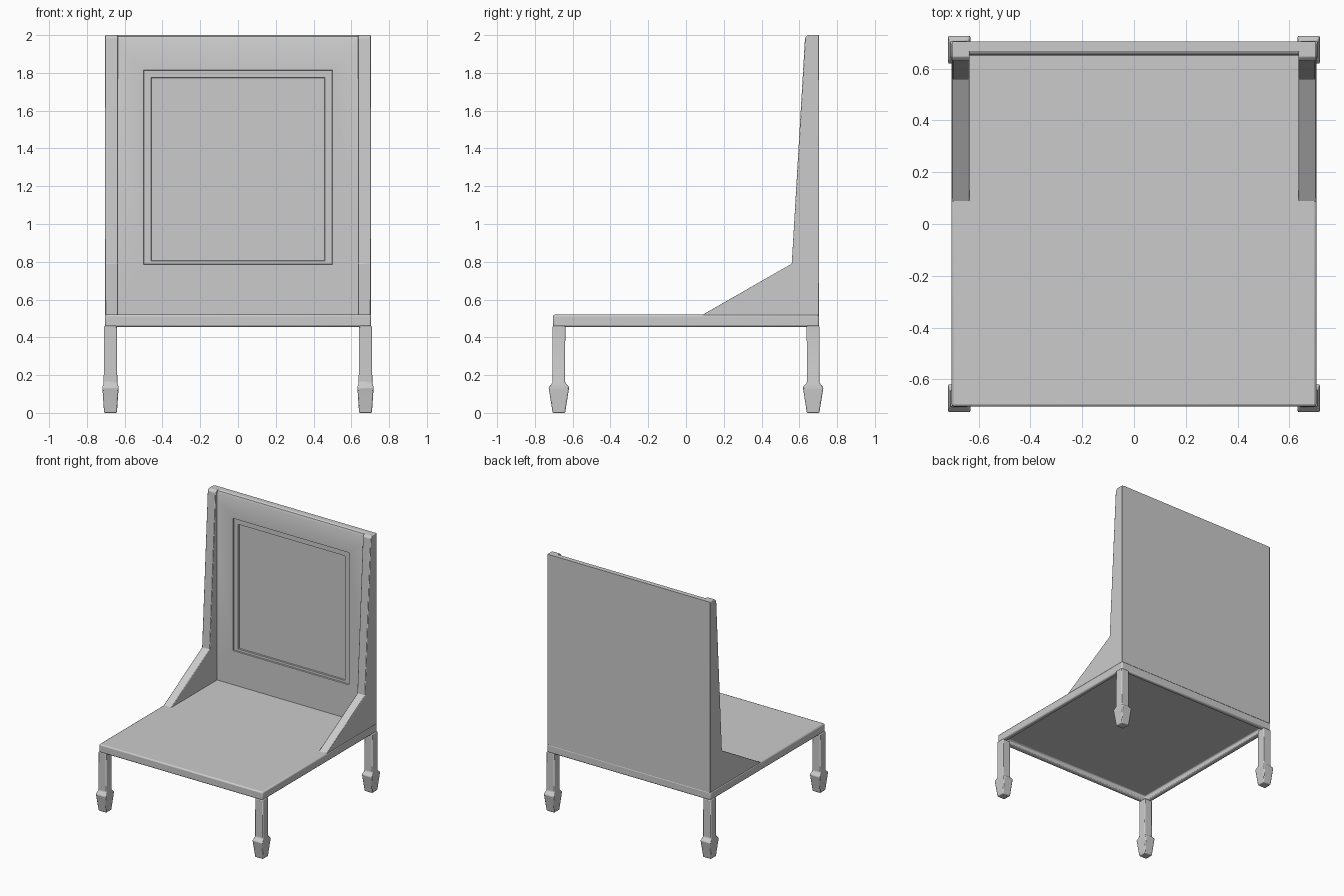
import bpy, bmesh

if "Cube" in bpy.data.objects:
    bpy.data.objects.remove(bpy.data.objects["Cube"])


def finish(bm, name, bevel=0.0, mirror=(False, False)):
    """Turn a bmesh into a named, softly shaded object."""
    bmesh.ops.recalc_face_normals(bm, faces=bm.faces)
    me = bpy.data.meshes.new(name)
    bm.to_mesh(me)
    bm.free()
    ob = bpy.data.objects.new(name, me)
    bpy.context.collection.objects.link(ob)
    if bevel:
        m = ob.modifiers.new("soft_edges", 'BEVEL')
        m.width, m.segments, m.limit_method = bevel, 2, 'ANGLE'
    if any(mirror):
        m = ob.modifiers.new("mirror", 'MIRROR')
        m.use_axis = (mirror[0], mirror[1], False)
        m.use_mirror_merge = False
    bpy.ops.object.select_all(action='DESELECT')
    ob.select_set(True)
    bpy.context.view_layer.objects.active = ob
    bpy.ops.object.shade_smooth_by_angle()
    return ob


def extrude_profile(yz, x0, x1):
    """Prism from a side profile, running from x0 to x1."""
    bm = bmesh.new()
    a = [bm.verts.new((x0, y, z)) for y, z in yz]
    b = [bm.verts.new((x1, y, z)) for y, z in yz]
    n = len(yz)
    bm.faces.new(a)
    bm.faces.new(b[::-1])
    for i in range(n):
        j = (i + 1) % n
        bm.faces.new((a[i], b[i], b[j], a[j]))
    bmesh.ops.recalc_face_normals(bm, faces=bm.faces)
    return bm


def facing(bm, axis, sign):
    """Largest face pointing along the given axis."""
    return max((f for f in bm.faces if f.normal[axis] * sign > 0.9),
               key=lambda f: f.calc_area())


# Seat slab with a shallow hollow underneath
bm = extrude_profile([(-0.705, 0.455), (-0.705, 0.52), (0.705, 0.52), (0.705, 0.455)],
                     -0.705, 0.705)
under = facing(bm, 2, -1)
bmesh.ops.inset_region(bm, faces=[under], thickness=0.05)
hollow = bmesh.ops.inset_region(bm, faces=[under], thickness=0.001)
for v in under.verts:
    v.co.z = 0.495
finish(bm, "seat", bevel=0.01)

# Backrest with a stepped recessed panel on its front
bm = extrude_profile([(0.65, 0.515), (0.65, 1.975), (0.657, 1.993), (0.668, 2.0),
                      (0.705, 2.0), (0.705, 0.515)], -0.69, 0.69)
front = facing(bm, 1, -1)
steps = [(0.50, 0.785, 1.815, 0.65), (0.498, 0.787, 1.813, 0.66),
         (0.46, 0.805, 1.775, 0.66), (0.458, 0.807, 1.773, 0.67)]
for hx, z0, z1, y in steps:
    bmesh.ops.inset_region(bm, faces=[front], thickness=0.005)
    mid = front.calc_center_median().z
    for v in front.verts:
        v.co = (hx if v.co.x > 0 else -hx, y, z1 if v.co.z > mid else z0)
finish(bm, "backrest")

# Side wings: low sloping arm that runs up into the back post
bm = extrude_profile([(0.08, 0.515), (0.56, 0.79), (0.63, 1.985), (0.645, 2.0),
                      (0.705, 2.0), (0.705, 0.515)], 0.635, 0.703)
finish(bm, "side_wings", bevel=0.004, mirror=(True, False))

# Legs: square posts with a flared foot (z, half width, half depth)
rings = [(0.0, 0.034, 0.033), (0.12, 0.042, 0.052), (0.135, 0.043, 0.055),
         (0.16, 0.036, 0.033), (0.46, 0.034, 0.034)]
bm = bmesh.new()
prev = None
for z, hx, hy in rings:
    ring = [bm.verts.new((0.675 + sx * hx, 0.673 + sy * hy, z))
            for sx, sy in ((-1, -1), (1, -1), (1, 1), (-1, 1))]
    if prev:
        for i in range(4):
            j = (i + 1) % 4
            bm.faces.new((prev[i], prev[j], ring[j], ring[i]))
    else:
        bm.faces.new(ring[::-1])
    prev = ring
bm.faces.new(prev)
finish(bm, "legs", bevel=0.006, mirror=(True, True))
